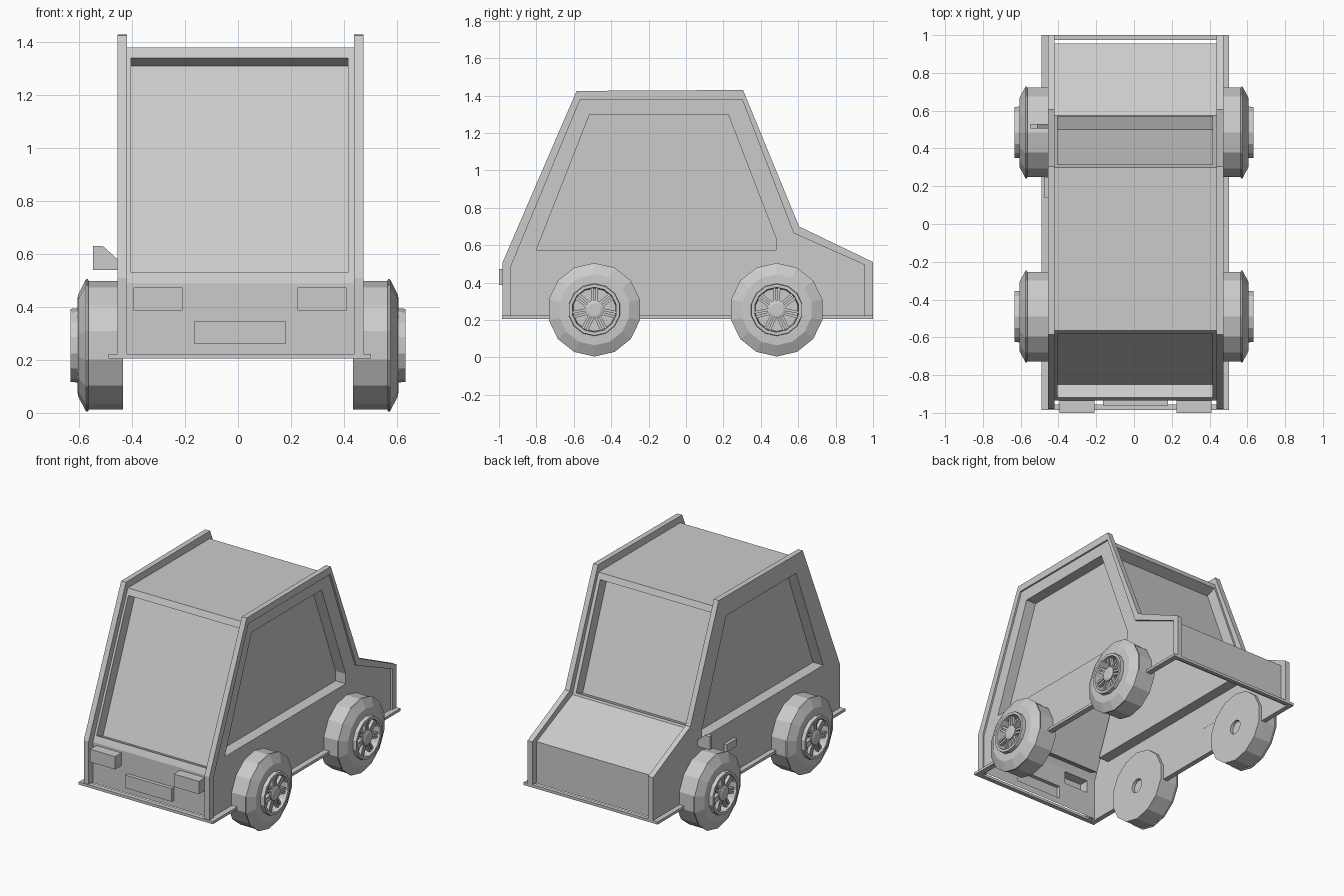
import bpy, bmesh, math
from mathutils import Vector, Matrix

if "Cube" in bpy.data.objects:
    bpy.data.objects.remove(bpy.data.objects["Cube"])

OUTER = [(-.98, .215), (-.98, .51), (-.585, 1.425), (.305, 1.43), (.605, .70), (1, .51), (1, .215)]
INNER = [(-.935, .215), (-.935, .49), (-.565, 1.38), (.30, 1.38), (.575, .665), (.955, .495), (.955, .215)]
WINDOW = [(-.80, .575), (-.515, 1.30), (.225, 1.30), (.48, .64), (.48, .575)]
XL, XR = -.42, .438          # inner faces of the side rims
RIM, RECESS = .036, .075


def finish(name, bm, outward=None):
    bmesh.ops.remove_doubles(bm, verts=bm.verts, dist=1e-5)
    bmesh.ops.recalc_face_normals(bm, faces=bm.faces)
    if outward is not None:      # open sheets: make the largest face look outward
        big = max(bm.faces, key=lambda f: f.calc_area())
        big.normal_update()
        if big.normal.dot(outward) < 0:
            bmesh.ops.reverse_faces(bm, faces=bm.faces)
    me = bpy.data.meshes.new(name)
    bm.to_mesh(me)
    bm.free()
    ob = bpy.data.objects.new(name, me)
    bpy.context.collection.objects.link(ob)
    return ob


def add_face(bm, pts):
    return bm.faces.new([bm.verts.new(p) for p in pts])


def panel(name, a, b, rects=()):
    """Sheet spanning the car between two profile points, with raised or sunk
    rectangles (x0, x1, v0, v1, height), v being the fraction from a to b."""
    t = Vector((0, b[0] - a[0], b[1] - a[1]))
    n = Vector((0, -t.z, t.y)).normalized()
    o = Vector((0, *a))
    xs = sorted({XL, XR, *[c for r in rects for c in r[:2]]})
    vs = sorted({0, 1, *[c for r in rects for c in r[2:4]]})

    def height(i, j):
        x, v = (xs[i] + xs[i + 1]) / 2, (vs[j] + vs[j + 1]) / 2
        return next((r[4] for r in rects if r[0] < x < r[1] and r[2] < v < r[3]), 0)

    def P(i, j, h):
        return o + t * vs[j] + n * h + Vector((xs[i], 0, 0))

    bm = bmesh.new()
    for i in range(len(xs) - 1):
        for j in range(len(vs) - 1):
            h = height(i, j)
            add_face(bm, [P(i, j, h), P(i + 1, j, h), P(i + 1, j + 1, h), P(i, j + 1, h)])
            if i and height(i - 1, j) != h:
                k = height(i - 1, j)
                add_face(bm, [P(i, j, h), P(i, j + 1, h), P(i, j + 1, k), P(i, j, k)])
            if j and height(i, j - 1) != h:
                k = height(i, j - 1)
                add_face(bm, [P(i, j, h), P(i + 1, j, h), P(i + 1, j, k), P(i, j, k)])
    return finish(name, bm, n)


def prism(name, pts, d):
    """Closed solid: planar polygon pushed along d."""
    bm = bmesh.new()
    moved = [Vector(p) + Vector(d) for p in pts]
    add_face(bm, pts)
    add_face(bm, moved)
    for i in range(len(pts)):
        add_face(bm, [pts[i - 1], pts[i], moved[i], moved[i - 1]])
    return finish(name, bm)


def side_wall(name, x, s):
    """Side sheet with a sunk window."""
    bm = bmesh.new()
    edges = []
    for loop in (INNER, WINDOW):
        vs = [bm.verts.new((x, y, z)) for y, z in loop]
        edges += [bm.edges.new((vs[i - 1], vs[i])) for i in range(len(vs))]
    bmesh.ops.triangle_fill(bm, edges=edges, use_beauty=True, normal=(s, 0, 0))
    bmesh.ops.dissolve_limit(bm, angle_limit=.01, verts=bm.verts, edges=bm.edges)
    xi = x - s * RECESS
    for i, q in enumerate(WINDOW):
        p = WINDOW[i - 1]
        add_face(bm, [(x, *p), (x, *q), (xi, *q), (xi, *p)])
    add_face(bm, [(xi, *p) for p in WINDOW])
    return finish(name, bm, Vector((s, 0, 0)))


def side_rim(name, x0, x1):
    """Strip between the outer and inner profile."""
    bm = bmesh.new()
    for i in range(len(OUTER) - 1):
        a, b, c, d = OUTER[i], OUTER[i + 1], INNER[i + 1], INNER[i]
        for x in (x0, x1):
            add_face(bm, [(x, *p) for p in (a, b, c, d)])
        for p, q in ((a, b), (d, c)):
            add_face(bm, [(x0, *p), (x1, *p), (x1, *q), (x0, *q)])
    for p, q in ((OUTER[0], INNER[0]), (OUTER[-1], INNER[-1])):
        add_face(bm, [(x0, *p), (x1, *p), (x1, *q), (x0, *q)])
    return finish(name, bm)


# Body sheets along the profile, with windows, lights and plate
def zf(z):
    return (z - .215) / (.49 - .215)

I = INNER
panel("front_panel", I[0], I[1], [(-.395, -.21, zf(.387), zf(.473), .065),
                                  (.225, .41, zf(.387), zf(.473), .065),
                                  (-.165, .18, zf(.26), zf(.347), .025)])
panel("windscreen", I[1], I[2], [(-.405, .415, .045, .955, -RECESS)])
panel("roof", I[2], I[3])
panel("rear_window", I[3], I[4], [(-.405, .415, .055, .98, -RECESS)])
panel("rear_deck", I[4], I[5])
panel("rear_panel", I[5], I[6])

# Sides: the left wall is flush with its rim, the right one is sunk slightly
side_wall("left_side", XL - RIM, -1)
side_wall("right_side", XR + RIM - .012, 1)
side_rim("left_rim", XL - RIM, XL)
side_rim("right_rim", XR, XR + RIM)

# Sill flange around the open underside
bm = bmesh.new()
out = [(-.49, -.985), (.503, -.985), (.503, 1), (-.49, 1)]
inn = [(XL - RIM, -.955), (XR + RIM - .01, -.955), (XR + RIM - .01, .975), (XL - RIM, .975)]
for i in range(4):
    a, b, c, d = out[i - 1], out[i], inn[i], inn[i - 1]
    for z in (.205, .223):
        add_face(bm, [(*p, z) for p in (a, b, c, d)])
    for p, q in ((a, b), (d, c)):
        add_face(bm, [(*p, .205), (*q, .205), (*q, .223), (*p, .223)])
finish("sill_flange", bm)

# Wing mirror and door handle on the left
prism("mirror", [(x, .505, z) for x, z in
                 ((-.548, .54), (-.548, .63), (-.51, .63), (-.455, .58), (-.455, .54))], (0, .025, 0))
prism("door_handle", [(-.455, y, z) for y, z in
                      ((.14, .40), (.14, .45), (.25, .45), (.25, .40))], (-.022, 0, 0))


# Wheels
def lathe(bm, prof, n):
    rings = [[(x, r * math.sin(math.tau * k / n), r * math.cos(math.tau * k / n)) for k in range(n)]
             for r, x in prof]
    for A, B in zip(rings, rings[1:]):
        for k in range(n):
            add_face(bm, [A[k - 1], A[k], B[k], B[k - 1]])
    add_face(bm, rings[0])
    add_face(bm, rings[-1])


def wheel(name, s, y):
    tm = Matrix.Translation((0, y, .255)) @ Matrix.Diagonal((s, 1, 1, 1))
    parts = {"tyre": bmesh.new(), "spokes": bmesh.new()}
    lathe(parts["tyre"], [(.048, .47), (.048, .435), (.243, .435), (.243, .565), (.25, .566), (.25, .574),
                          (.19, .605), (.14, .607), (.138, .632), (.12, .632), (.115, .575)], 14)
    lathe(parts["spokes"], [(.05, .575), (.05, .622), (.035, .628)], 14)
    # spokes in V-shaped pairs
    for k in range(14):
        a = math.tau * (k // 2) / 7
        m = Matrix.Rotation(a + (.14 if k % 2 else -.14), 4, 'X') @ Matrix.Translation((.605, 0, .083)) \
            @ Matrix.Rotation(-.12 if k % 2 else .12, 4, 'X') @ Matrix.Diagonal((.022, .014, .075, 1))
        bmesh.ops.create_cube(parts["spokes"], size=1, matrix=m)
    for part, bm in parts.items():
        bmesh.ops.transform(bm, matrix=tm, verts=bm.verts)
        finish(name + "_" + part, bm)


for s, side in ((-1, "left"), (1, "right")):
    wheel("front_" + side, s, -.49)
    wheel("rear_" + side, s, .485)
